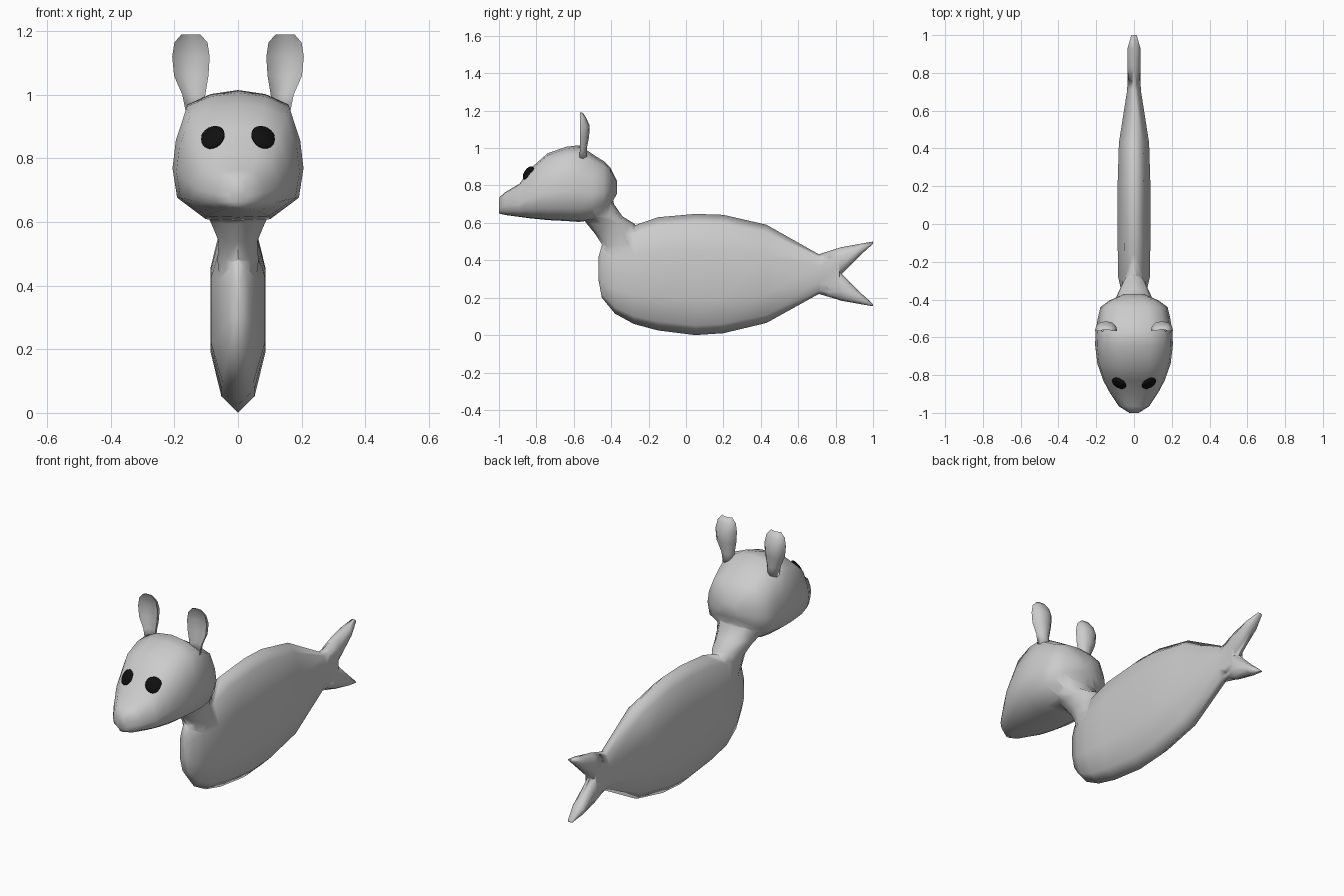
import bpy, bmesh, math
from mathutils import Vector

if "Cube" in bpy.data.objects:
    bpy.data.objects.remove(bpy.data.objects["Cube"])


def loft(name, profile, sections, axis='Y'):
    """Skin sections (pos, lo, hi, half_width, centre_x) with a mirrored half profile.
    axis Y: pos is y, lo/hi are z.  axis Z: pos is z, lo/hi are y."""
    half = list(profile)
    ring = half + [(-u, v) for u, v in reversed(half) if u > 0]
    bm = bmesh.new()
    rings = []
    for pos, lo, hi, hw, *cx in sections:
        c = cx[0] if cx else 0
        row = []
        for u, v in ring:
            t = lo + (hi - lo) * v
            co = (c + u * hw, pos, t) if axis == 'Y' else (c + u * hw, t, pos)
            row.append(bm.verts.new(co))
        rings.append(row)
    n = len(ring)
    for a, b in zip(rings, rings[1:]):
        for i in range(n):
            j = (i + 1) % n
            bm.faces.new((a[i], a[j], b[j], b[i]))
    bm.faces.new(rings[0])
    bm.faces.new(rings[-1])
    bmesh.ops.recalc_face_normals(bm, faces=bm.faces)
    me = bpy.data.meshes.new(name)
    bm.to_mesh(me)
    bm.free()
    ob = bpy.data.objects.new(name, me)
    bpy.context.collection.objects.link(ob)
    return ob


def activate(ob):
    bpy.ops.object.select_all(action='DESELECT')
    ob.select_set(True)
    bpy.context.view_layer.objects.active = ob


def smooth(ob):
    activate(ob)
    bpy.ops.object.shade_smooth_by_angle(angle=math.radians(100))


def mirror(ob):
    activate(ob)
    bpy.ops.object.transform_apply(location=True, rotation=True, scale=True)
    ob.modifiers.new("mirror", 'MIRROR').use_mirror_merge = False


# cross-section profiles: (sideways, along) fractions
LENS = [(0, 0), (0.6, 0.08), (1, 0.3), (1, 0.7), (0.6, 0.92), (0, 1)]
SKULL = [(0, 0), (0.5, 0.01), (0.93, 0.17), (1, 0.4), (0.95, 0.62),
         (0.78, 0.89), (0.42, 0.97), (0, 1)]
ROUND = [(math.sin(math.pi * i / 5), (1 - math.cos(math.pi * i / 5)) / 2)
         for i in range(5)] + [(0, 1)]
CUP = [(0, 0.6), (0.6, 0.45), (1, 0), (0.9, 0.5), (0.55, 0.88), (0, 1)]

# flat fish-like body
body = loft("body", LENS, [
    (-0.467, 0.29, 0.42, 0.012), (-0.45, 0.20, 0.48, 0.035),
    (-0.38, 0.115, 0.55, 0.062), (-0.28, 0.06, 0.585, 0.084),
    (-0.15, 0.025, 0.63, 0.086), (0.05, 0.0, 0.648, 0.087),
    (0.2, 0.01, 0.643, 0.087), (0.43, 0.065, 0.59, 0.08),
    (0.71, 0.22, 0.432, 0.036), (0.82, 0.188, 0.467, 0.034)])

# forked tail, the lower lobe mirrors the upper
MID = 0.327
lobe = [(0.76, 0.325, 0.445, 0.03), (0.825, 0.32, 0.469, 0.035),
        (0.93, 0.425, 0.488, 0.034), (1.0, 0.488, 0.5, 0.014)]
upper = loft("tail_upper", LENS, lobe)
lower = loft("tail_lower", LENS,
             [(y, 2 * MID - hi, 2 * MID - lo, w) for y, lo, hi, w in lobe])

# neck
neck = loft("neck", ROUND, [
    (0.38, -0.43, -0.22, 0.055), (0.48, -0.447, -0.22, 0.068),
    (0.54, -0.485, -0.25, 0.064), (0.595, -0.53, -0.275, 0.088),
    (0.635, -0.56, -0.34, 0.11), (0.70, -0.58, -0.385, 0.13),
    (0.76, -0.58, -0.40, 0.11)], axis='Z')

# head with tapering snout
head = loft("head", SKULL, [
    (-1.0, 0.65, 0.735, 0.025), (-0.965, 0.642, 0.765, 0.08),
    (-0.89, 0.632, 0.81, 0.13), (-0.83, 0.624, 0.892, 0.162),
    (-0.74, 0.615, 0.972, 0.194), (-0.64, 0.61, 1.007, 0.206),
    (-0.57, 0.605, 1.015, 0.203), (-0.50, 0.615, 0.968, 0.192),
    (-0.44, 0.65, 0.93, 0.178), (-0.405, 0.69, 0.895, 0.13),
    (-0.37, 0.755, 0.825, 0.05)])

# fuse everything into one skin
for part in (upper, lower, neck, head):
    mod = body.modifiers.new("join", 'BOOLEAN')
    mod.operation = 'UNION'
    mod.solver = 'EXACT'
    mod.object = part
    activate(body)
    bpy.ops.object.modifier_apply(modifier=mod.name)
    bpy.data.objects.remove(part)
smooth(body)

# cupped ears
ears = loft("ears", CUP, [
    (0.94, -0.57, -0.53, 0.028, 0.135), (1.0, -0.567, -0.53, 0.036, 0.139),
    (1.06, -0.567, -0.518, 0.054, 0.147), (1.12, -0.567, -0.515, 0.059, 0.148),
    (1.165, -0.567, -0.535, 0.052, 0.148), (1.19, -0.567, -0.553, 0.03, 0.148)],
    axis='Z')
mirror(ears)
smooth(ears)

# black oval eyes lying on the face
black = bpy.data.materials.new("black")
black.diffuse_color = (0.005, 0.005, 0.005, 1)
black.use_nodes = True
black.node_tree.nodes["Principled BSDF"].inputs["Base Color"].default_value = black.diffuse_color
bpy.ops.mesh.primitive_uv_sphere_add(segments=20, ring_count=10, radius=1)
eyes = bpy.context.object
eyes.name = "eyes"
eyes.scale = (0.042, 0.042, 0.014)
eyes.rotation_euler = Vector((0.42, -0.72, 0.5)).to_track_quat('Z', 'Y').to_euler()
eyes.location = (0.08, -0.843, 0.866)
eyes.data.materials.append(black)
mirror(eyes)
smooth(eyes)
